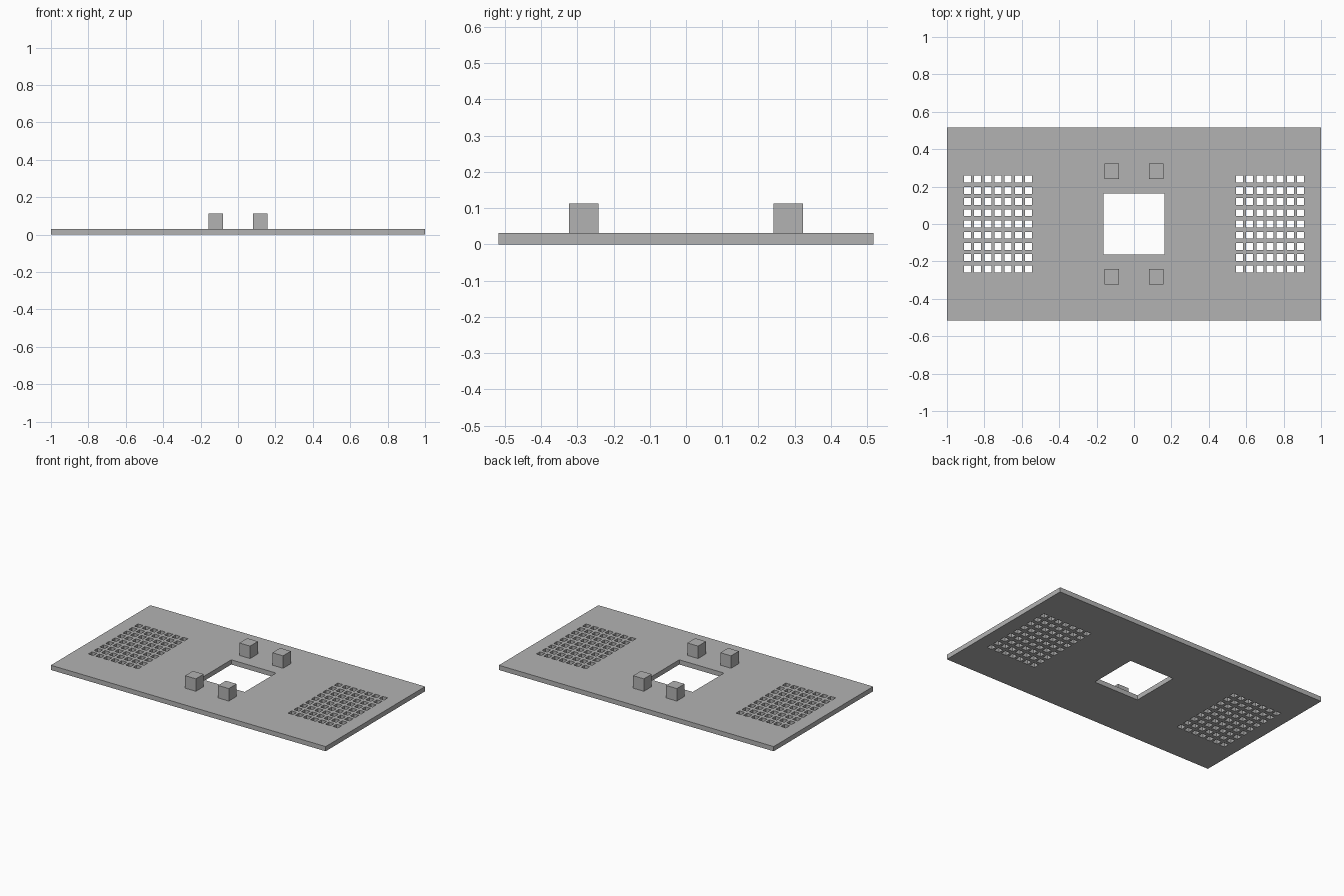
import bpy, bmesh

if "Cube" in bpy.data.objects:
    bpy.data.objects.remove(bpy.data.objects["Cube"])

grey = bpy.data.materials.new("plain grey")
grey.diffuse_color = (0.45, 0.45, 0.45, 1)
grey.use_nodes = True
grey.node_tree.nodes["Principled BSDF"].inputs["Base Color"].default_value = grey.diffuse_color

THICK = 0.031
HALF_X, HALF_Y = 1.0, 0.517
WINDOW = 0.163            # half size of the central window
VENT = 0.0185             # half size of one vent hole

# hole rectangles as (x0, x1, y0, y1): central window, then two vent arrays
holes = [(-WINDOW, WINDOW, -WINDOW, WINDOW)]
for side in (-1, 1):
    for i in range(-3, 4):
        for j in range(-4, 5):
            cx, cy = side * 0.727 + i * 0.0544, j * 0.06
            holes.append((cx - VENT, cx + VENT, cy - VENT, cy + VENT))


def in_hole(x, y):
    return any(a < x < b and c < y < d for a, b, c, d in holes)


def finish(bm, name):
    bmesh.ops.recalc_face_normals(bm, faces=bm.faces)
    mesh = bpy.data.meshes.new(name)
    bm.to_mesh(mesh)
    bm.free()
    mesh.materials.append(grey)
    ob = bpy.data.objects.new(name, mesh)
    bpy.context.collection.objects.link(ob)
    return ob


# perforated plate: grid cells outside the holes, extruded to thickness
xs = sorted({round(v, 5) for h in holes for v in h[:2]} | {-HALF_X, HALF_X})
ys = sorted({round(v, 5) for h in holes for v in h[2:]} | {-HALF_Y, HALF_Y})
bm = bmesh.new()
grid = [[bm.verts.new((x, y, 0)) for y in ys] for x in xs]
for i in range(len(xs) - 1):
    for j in range(len(ys) - 1):
        if not in_hole((xs[i] + xs[i + 1]) / 2, (ys[j] + ys[j + 1]) / 2):
            bm.faces.new((grid[i][j], grid[i + 1][j],
                          grid[i + 1][j + 1], grid[i][j + 1]))
bmesh.ops.delete(bm, geom=[v for v in bm.verts if not v.link_faces], context='VERTS')
top = bmesh.ops.extrude_face_region(bm, geom=bm.faces[:], use_keep_orig=True)
bmesh.ops.translate(bm, vec=(0, 0, THICK),
                    verts=[g for g in top["geom"] if isinstance(g, bmesh.types.BMVert)])
finish(bm, "perforated_plate")

# four mounting blocks around the window
for sx, xn in ((-1, "left"), (1, "right")):
    for sy, yn in ((-1, "front"), (1, "back")):
        bm = bmesh.new()
        bmesh.ops.create_cube(bm, size=1)
        bmesh.ops.scale(bm, vec=(0.078, 0.081, 0.082), verts=bm.verts)
        bmesh.ops.translate(bm, vec=(sx * 0.12, sy * 0.282, THICK + 0.041), verts=bm.verts)
        finish(bm, f"mounting_block_{yn}_{xn}")
